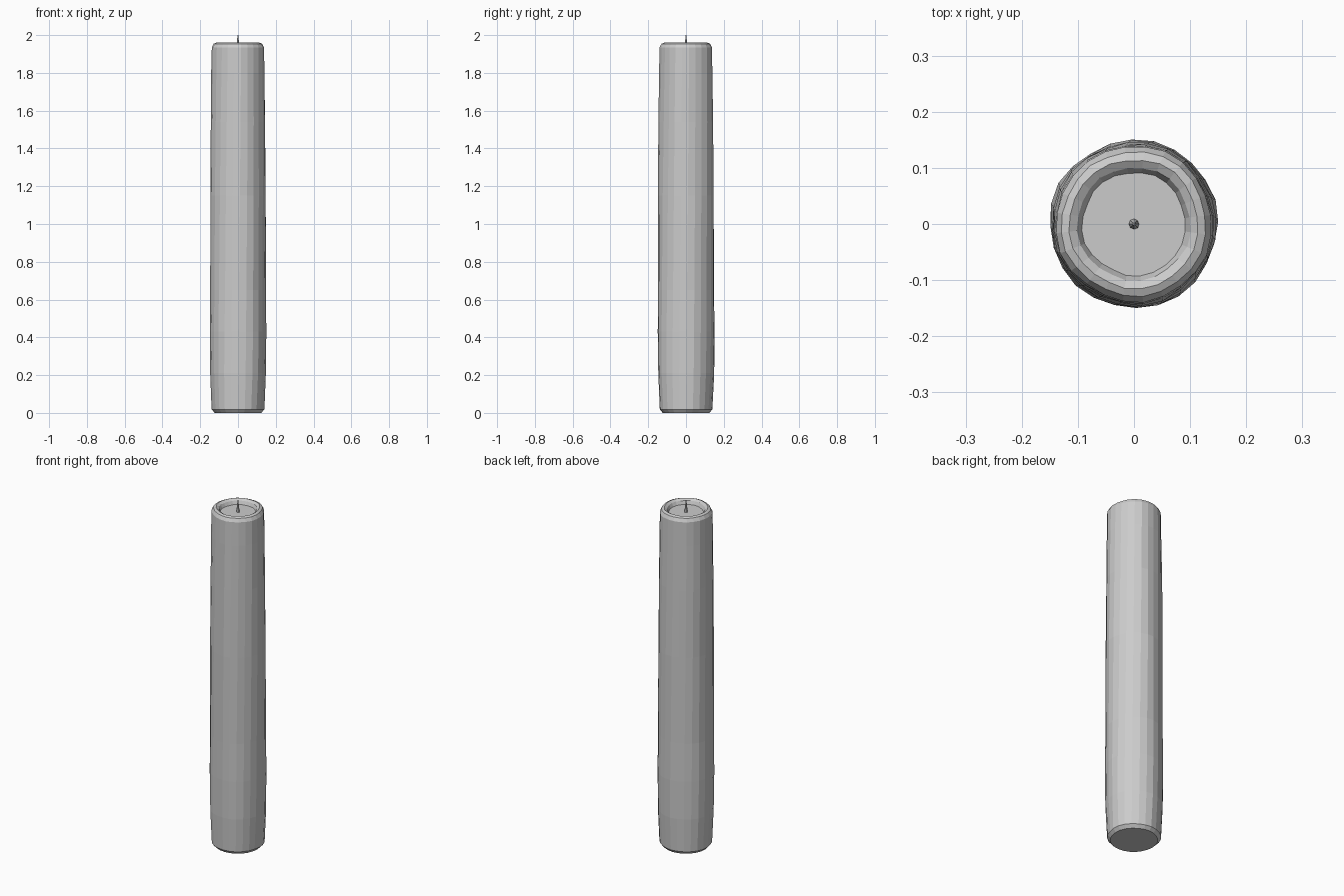
import bpy, bmesh, math, random

if "Cube" in bpy.data.objects:
    bpy.data.objects.remove(bpy.data.objects["Cube"])

random.seed(4)


def lathe(name, profile, sides, wobble, twist=0.0):
    """Flat-faced turned form; wobble(angle, z) gives a radius offset."""
    bm = bmesh.new()
    rings = []
    for r, z in profile:
        ring = []
        for i in range(sides):
            a = 2 * math.pi * i / sides + twist * z
            rr = r + wobble(a, z)
            ring.append(bm.verts.new((rr * math.cos(a), rr * math.sin(a), z)))
        rings.append(ring)
    for lo, hi in zip(rings, rings[1:]):
        for i in range(sides):
            j = (i + 1) % sides
            bm.faces.new((lo[i], lo[j], hi[j], hi[i]))
    bm.faces.new(rings[0][::-1])
    bm.faces.new(rings[-1])
    bmesh.ops.recalc_face_normals(bm, faces=bm.faces)
    mesh = bpy.data.meshes.new(name)
    bm.to_mesh(mesh)
    bm.free()
    obj = bpy.data.objects.new(name, mesh)
    bpy.context.collection.objects.link(obj)
    return obj


# Hand-dipped wax: gentle lobes plus a little random unevenness
def wax_wobble(a, z):
    amount = 0.3 if z < 0.01 else 1.0
    lobes = 0.0015 * math.sin(5 * a + 1.5 * z) + 0.001 * math.sin(3 * a - z)
    return amount * (lobes + random.uniform(-0.001, 0.001))


# Candle body: chamfered foot, slight taper, rounded rim, sunken melt pool
wax_profile = [
    (0.123, 0.0), (0.139, 0.018), (0.148, 0.21), (0.150, 0.43),
    (0.148, 0.65), (0.147, 1.15), (0.144, 1.54), (0.141, 1.80),
    (0.139, 1.935), (0.129, 1.954), (0.115, 1.96), (0.101, 1.951),
    (0.092, 1.932),
]
lathe("candle_body", wax_profile, 24, wax_wobble, twist=0.06)

# Wick: thin tapering cord standing in the melt pool
wick_profile = [
    (0.009, 1.928), (0.009, 1.938), (0.0065, 1.955),
    (0.0045, 1.975), (0.002, 2.0),
]
lathe("wick", wick_profile, 8, lambda a, z: random.uniform(-0.0006, 0.0006))
